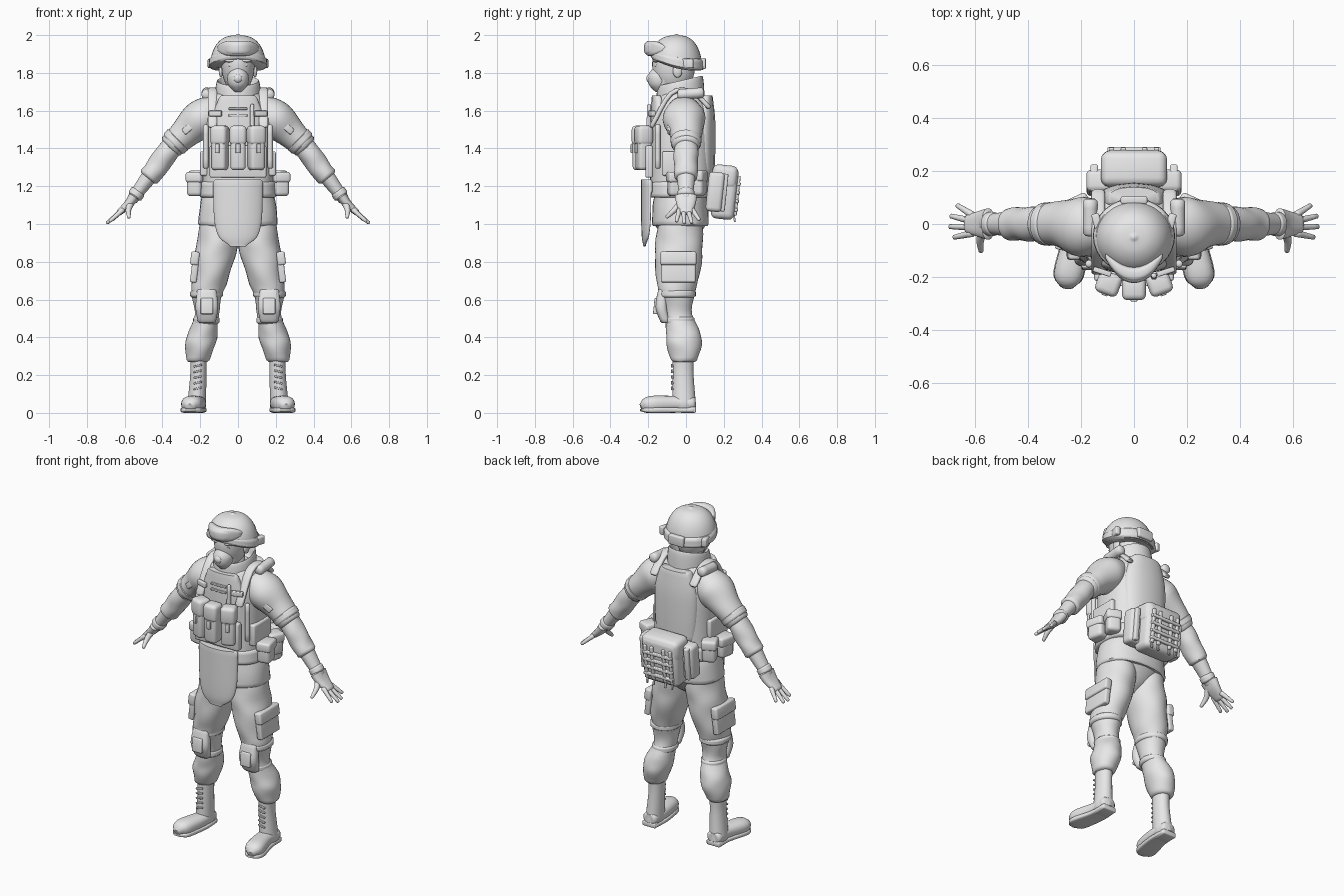
import bpy, bmesh, math
from mathutils import Vector, Matrix, Euler

cube = bpy.data.objects.get("Cube")
if cube:
    bpy.data.objects.remove(cube)

grey = bpy.data.materials.new("plain grey")
grey.use_nodes = True
colour = (.8, .8, .8, 1)
grey.diffuse_color = colour
grey.node_tree.nodes["Principled BSDF"].inputs["Base Color"].default_value = colour


def finish(name, bm, mirror):
    bmesh.ops.recalc_face_normals(bm, faces=bm.faces[:])
    mesh = bpy.data.meshes.new(name)
    bm.to_mesh(mesh)
    bm.free()
    mesh.materials.append(grey)
    for polygon in mesh.polygons:
        polygon.use_smooth = True
    mesh.set_sharp_from_angle(angle=math.radians(50))
    part = bpy.data.objects.new(name, mesh)
    bpy.context.scene.collection.objects.link(part)
    if mirror:
        part.modifiers.new("mirror", "MIRROR").use_mirror_merge = False


def spline(rings, steps=4):
    """Smooth path through the rings, with a small rounded rim at both ends."""
    rows = []
    last = len(rings) - 1
    for i in range(last):
        before, start, end, after = (Vector(rings[min(max(j, 0), last)]) for j in range(i - 1, i + 3))
        for step in range(steps):
            t = step / steps
            ease = t * t * (3 - 2 * t)
            pull_in = (end - before) / 2 * t * (1 - t) ** 2
            pull_out = (after - start) / 2 * t * t * (1 - t)
            rows.append(start.lerp(end, ease) + pull_in - pull_out)
    rows.append(Vector(rings[-1]))

    def rim(row, neighbour):
        edge = min(.01, row.w * .4)
        outward = (row.xyz - neighbour.xyz).normalized() * edge
        return Vector((*(row.xyz + outward), row.w - edge))

    return [rim(rows[0], rows[1])] + rows + [rim(rows[-1], rows[-2])]


def loft(name, rings, ratio=1, mirror=False, flat=False, power=2, fold=0, warp=None, sides=32):
    """Skin through rings (x, y, z, radius); ratio is depth over width."""
    rows = spline(rings)
    span = rows[-1].xyz - rows[0].xyz
    lengthwise = abs(span.y) > span.length / 2
    reference = Vector((0, 0, -1)) if lengthwise else Vector((0, 1, 0))
    bm = bmesh.new()
    loops = []
    for i, row in enumerate(rows):
        ahead, behind = rows[min(i + 1, len(rows) - 1)], rows[max(i - 1, 0)]
        tangent = Vector((0, 0, 1)) if flat else (ahead.xyz - behind.xyz).normalized()
        across = reference.cross(tangent).normalized()
        deep = tangent.cross(across) * ratio
        loop = []
        for k in range(sides):
            angle = math.tau * k / sides
            c, s = math.cos(angle), math.sin(angle)
            radius = row.w * (1 + fold * (math.sin(2 * angle + i) + math.sin(3 * angle - i)))
            point = row.xyz + radius * (across * math.copysign(abs(c) ** (2 / power), c)
                                        + deep * math.copysign(abs(s) ** (2 / power), s))
            loop.append(bm.verts.new(warp(point) if warp else point))
        loops.append(loop)
    for low, high in zip(loops, loops[1:]):
        for k in range(sides):
            bm.faces.new((low[k - 1], low[k], high[k], high[k - 1]))
    bm.faces.new(loops[0])
    bm.faces.new(loops[-1])
    finish(name, bm, mirror)


def stack(name, y, rows, **options):
    """Upright loft on the centre line, rows of (z, radius)."""
    loft(name, [(0, y, z, radius) for z, radius in rows], flat=True, **options)


def taper(name, start, end, thick, thin, **options):
    loft(name, [(*start, thick), (*end, thin)], **options)


def box(name, at, size, lean=0, roll=0, turn=0, mirror=False):
    bm = bmesh.new()
    bmesh.ops.create_cube(bm, size=1)
    bmesh.ops.scale(bm, vec=size, verts=bm.verts)
    bmesh.ops.bevel(bm, geom=bm.edges[:], offset=min(size) / 4, segments=3, profile=.5, affect='EDGES')
    spin = Euler([math.radians(a) for a in (lean, roll, turn)]).to_matrix().to_4x4()
    bm.transform(Matrix.Translation(at) @ spin)
    finish(name, bm, mirror)


def pouch(name, at, size, **options):
    """Bag with a slightly larger lid over its upper part."""
    box(name, at, size, **options)
    wide, deep, tall = size
    lid = Vector(at) + Vector((0, 0, tall * .3))
    box(name + "_lid", lid, (wide + .01, deep + .01, tall * .45), **options)


def ball(name, at, size, mirror=False):
    bm = bmesh.new()
    bmesh.ops.create_uvsphere(bm, u_segments=24, v_segments=16, radius=1)
    bm.transform(Matrix.Translation(at) @ Matrix.Diagonal((*size, 1)))
    finish(name, bm, mirror)


def bend(amount):
    return lambda p: Vector((p.x, p.y + amount * p.x ** 2, p.z))


def brim(p):
    """Raises the front of the helmet rim and lowers its sides and back."""
    drop = (2 - p.z) * 6
    return p - Vector((0, 0, drop * (p.y / 4 + .01 + p.x ** 2)))


# Helmet and goggles
dome = [math.radians(14.5 * i) for i in range(7)]
stack("helmet", -.05, [(1.85 + .15 * math.sin(a), .148 * math.cos(a) ** .8) for a in dome], ratio=.92, warp=brim)
stack("helmet_band", -.045, [(1.855, .155), (1.885, .153)], ratio=.92, warp=brim)
box("strap_buckle", (0, .09, 1.85), (.1, .03, .06))
box("side_buckle", (.14, .01, 1.85), (.03, .06, .05), turn=-15, mirror=True)
for label, size, y in (("frame", 1, -.19), ("lens", .8, -.2)):
    loft("goggle_" + label, [(size * i / 50, y, 1.93, size * .04 * (1 - (i / 6) ** 4)) for i in range(-5, 6)],
         ratio=.7, power=3, warp=bend(6))

# Head and face mask
stack("neck", -.045, [(1.6, .07), (1.74, .065)])
stack("head", -.065, [(1.72, .055), (1.78, .08), (1.85, .088), (1.9, .08)], ratio=1.3)
stack("face_mask", -.14, [(1.71, .03), (1.74, .052), (1.79, .054), (1.84, .02)], ratio=1.1)
ball("mask_valve", (0, -.19, 1.77), (.024, .02, .024))
ball("eye", (.036, -.155, 1.84), (.017, .012, .009), mirror=True)
ball("brow", (.038, -.155, 1.865), (.035, .02, .01), mirror=True)
ball("ear", (.09, -.045, 1.81), (.012, .025, .035), mirror=True)
taper("chin_strap", (.09, -.07, 1.87), (.04, -.13, 1.71), .007, .007, ratio=2, mirror=True)

# Jacket, belt and armoured vest
stack("jacket", -.03, [(1, .21), (1.1, .202), (1.2, .182), (1.4, .175), (1.6, .17), (1.7, .1)],
      ratio=.72, power=2.3, fold=.005)
stack("belt", -.025, [(1.15, .205), (1.215, .2)], ratio=.85, power=2.5)
stack("vest", -.025, [(1.19, .188), (1.35, .185), (1.5, .183), (1.6, .172), (1.68, .13)], ratio=.88, power=2.6)
plate = [(1.27, .13), (1.4, .142), (1.55, .14), (1.67, .1)]
stack("back_plate", .11, plate, ratio=.32, power=4, warp=bend(-1.6))
stack("chest_plate", -.16, plate, ratio=.22, power=4, warp=bend(1.5))
stack("collar", -.03, [(1.58, .125), (1.7, .12), (1.75, .114), (1.755, .105), (1.71, .088)], ratio=1.05,
      warp=lambda p: p + Vector((0, 0, (p.y + .03) * (p.z - 1.58) * 1.3)))
taper("shoulder_roll", (.165, -.035, 1.685), (.165, .085, 1.695), .028, .028, mirror=True)
loft("shoulder_strap", [(.135, -.18, 1.52, .025), (.135, -.08, 1.69, .025), (.135, .03, 1.7, .025),
                        (.135, .12, 1.62, .025)], ratio=.5, power=3, mirror=True)
box("side_panel", (.18, -.04, 1.32), (.04, .17, .13), mirror=True)

# Chest pouches and fittings
for label, side in (("right", -1), ("middle", 0), ("left", 1)):
    turn = 20 * side
    outward = Matrix.Rotation(math.radians(turn), 3, 'Z') @ Vector((0, -1, 0))
    at = Vector((side * .096, -.245 + .02 * abs(side), 1.4))
    pouch(label + "_pouch", at, (.08, .075, .23), turn=turn)
    box(label + "_pouch_tab", at + outward * .04, (.025, .015, .05), turn=turn)
box("pouch_panel", (0, -.195, 1.33), (.3, .04, .17))
for z in (1.575, 1.61):
    box("chest_webbing", (0, -.19, z), (.1, .015, .012))
box("chest_clip", (.12, -.18, 1.585), (.07, .02, .03), turn=18, mirror=True)
taper("radio_antenna", (.075, -.2, 1.42), (.075, -.195, 1.63), .014, .01)
taper("side_tube", (.17, -.15, 1.3), (.17, -.15, 1.52), .014, .014, mirror=True)

# Groin guard
stack("groin_guard", -.22, [(.89, .05), (.93, .1), (1, .123), (1.1, .13), (1.225, .132)],
      ratio=.14, power=3, warp=bend(1.7))
stack("guard_band", -.215, [(1.17, .128), (1.225, .128)], ratio=.17, power=3, warp=bend(1.7))

# Hip pouches and waist pack
pouch("hip_pouch", (.225, -.045, 1.21), (.08, .1, .125), turn=12, mirror=True)
pouch("rear_hip_pouch", (.205, .06, 1.215), (.08, .085, .13), turn=-25, mirror=True)
box("pack_base", (0, .155, 1.17), (.36, .085, .21), lean=-6)
pouch("waist_pack", (0, .205, 1.165), (.24, .125, .28), lean=-6)
for i in range(4):
    box("pack_webbing", (0, .265 + i / 200, 1.075 + i / 22), (.2, .02, .018), lean=-6)
for x in (.04, .085):
    box("pack_strap", (x, .268, 1.15), (.02, .022, .21), lean=-6, mirror=True)
    box("strap_tail", (x, .255, 1.035), (.012, .01, .05), lean=10, mirror=True)
box("pack_side_strap", (.15, .165, 1.17), (.03, .1, .2), lean=-6, mirror=True)

# Arms
loft("sleeve", [(.12, -.01, 1.6, .085), (.195, -.01, 1.555, .105), (.275, 0, 1.485, .082), (.355, 0, 1.41, .067)],
     ratio=1.07, mirror=True, fold=.01)
taper("sleeve_band", (.32, 0, 1.445), (.34, 0, 1.425), .077, .075, ratio=1.07, mirror=True)
loft("forearm", [(.33, 0, 1.435, .055), (.385, 0, 1.365, .06), (.43, 0, 1.3, .058), (.47, 0, 1.25, .056)],
     ratio=1.08, mirror=True, fold=.018)
taper("wrist", (.46, 0, 1.265), (.56, 0, 1.13), .044, .03, ratio=1.15, mirror=True)
taper("glove_cuff", (.53, 0, 1.17), (.545, 0, 1.15), .041, .041, ratio=1.1, mirror=True)
box("arm_patch", (.265, -.09, 1.505), (.06, .02, .035), roll=40, turn=12, mirror=True)

# Hands, with the fingers fanned out
loft("palm", [(.55, 0, 1.145, .028), (.58, 0, 1.105, .024), (.63, 0, 1.06, .016)], ratio=2.1, power=2.5, mirror=True)
for i, label in enumerate(("index", "middle", "ring", "little")):
    knuckle = (.61, i * .023 - .035, 1.075)
    tip = (.695 - .01 * (i - 1.3) ** 2, i * .04 - .05, 1.005 + .006 * (i - 1.3) ** 2)
    taper(label + "_finger", knuckle, tip, .014, .009, mirror=True)
loft("thumb", [(.565, -.025, 1.115, .018), (.58, -.06, 1.075, .015), (.577, -.103, 1.035, .009)], mirror=True)

# Trousers
loft("trouser_leg", [(.1, -.03, 1.02, .1), (.108, -.035, .92, .107), (.125, -.04, .82, .108), (.15, -.045, .7, .095),
                     (.165, -.05, .62, .08), (.165, -.04, .52, .063), (.185, -.015, .43, .077),
                     (.2, -.01, .36, .08), (.212, -.01, .28, .06)],
     ratio=1.16, flat=True, mirror=True, fold=.016)
stack("seat", -.03, [(.88, .04), (.92, .11), (1, .185)], ratio=.75)
pouch("cargo_pocket", (.228, -.04, .77), (.035, .18, .16), roll=-7, mirror=True)

# Knee pads and straps
loft("knee_pad", [(.165, -.11, .485, .048), (.165, -.13, .56, .06), (.165, -.12, .65, .05)],
     ratio=.55, flat=True, power=2.8, mirror=True)
box("knee_cap", (.165, -.158, .565), (.065, .025, .085), lean=-6, mirror=True)
for label, y, z, radius in (("upper", -.048, .63, .087), ("lower", -.035, .49, .07)):
    taper(label + "_knee_strap", (.167, y, z - .01), (.167, y, z + .01), radius, radius,
          ratio=1.15, flat=True, mirror=True)

# Boots
loft("boot_shaft", [(.21, -.015, .3, .044), (.21, -.015, .2, .043), (.22, -.01, .03, .05)],
     ratio=1.28, flat=True, mirror=True)
foot = [(.22, .04, .05, .045), (.22, -.06, .05, .05), (.247, -.19, .045, .055), (.253, -.23, .035, .03)]
loft("boot_foot", foot, ratio=.8, power=2.3, mirror=True)
loft("boot_sole", [(x, y, .015, radius + .003) for x, y, z, radius in foot], ratio=.27, power=4, mirror=True)
box("boot_heel", (.22, .01, .016), (.09, .085, .031), mirror=True)
for i in range(5):
    box("boot_lace", (.213, -.073, .13 + i * .03), (.045, .012, .01), roll=12, mirror=True)
